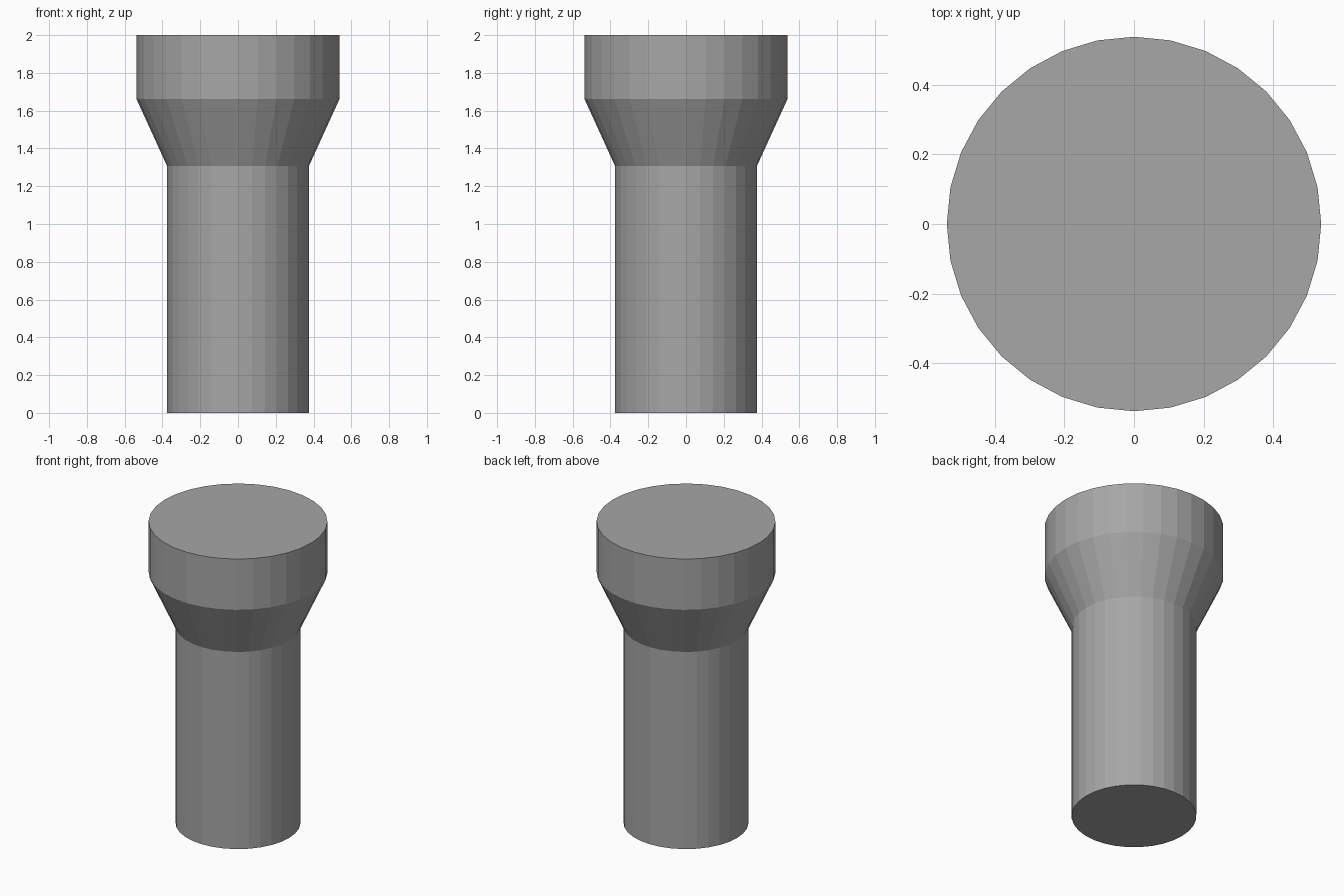
import bpy
import bmesh
from math import cos, sin, tau

if "Cube" in bpy.data.objects:
    bpy.data.objects.remove(bpy.data.objects["Cube"])

SIDES = 32
# Profile as (radius, height): straight shaft, flared neck, straight head
PROFILE = [(0.376, 0.0), (0.376, 1.308), (0.538, 1.663), (0.538, 2.0)]


def lathe(name, profile, sides, material):
    """Turn a profile around z into a closed, flat-shaded solid."""
    bm = bmesh.new()
    rings = [[bm.verts.new((r * cos(tau * i / sides), r * sin(tau * i / sides), z))
              for i in range(sides)] for r, z in profile]
    for low, high in zip(rings, rings[1:]):
        for i in range(sides):
            j = (i + 1) % sides
            bm.faces.new((low[i], low[j], high[j], high[i]))
    # End caps
    bm.faces.new(rings[0][::-1])
    bm.faces.new(rings[-1])
    mesh = bpy.data.meshes.new(name)
    bm.to_mesh(mesh)
    bm.free()
    mesh.materials.append(material)
    obj = bpy.data.objects.new(name, mesh)
    bpy.context.collection.objects.link(obj)
    return obj


# Dark grey surface
dark_grey = bpy.data.materials.new("dark_grey")
dark_grey.diffuse_color = (0.385, 0.385, 0.385, 1.0)
dark_grey.use_nodes = True
dark_grey.node_tree.nodes["Principled BSDF"].inputs["Base Color"].default_value = dark_grey.diffuse_color

# Flared post
lathe("flared_post", PROFILE, SIDES, dark_grey)
